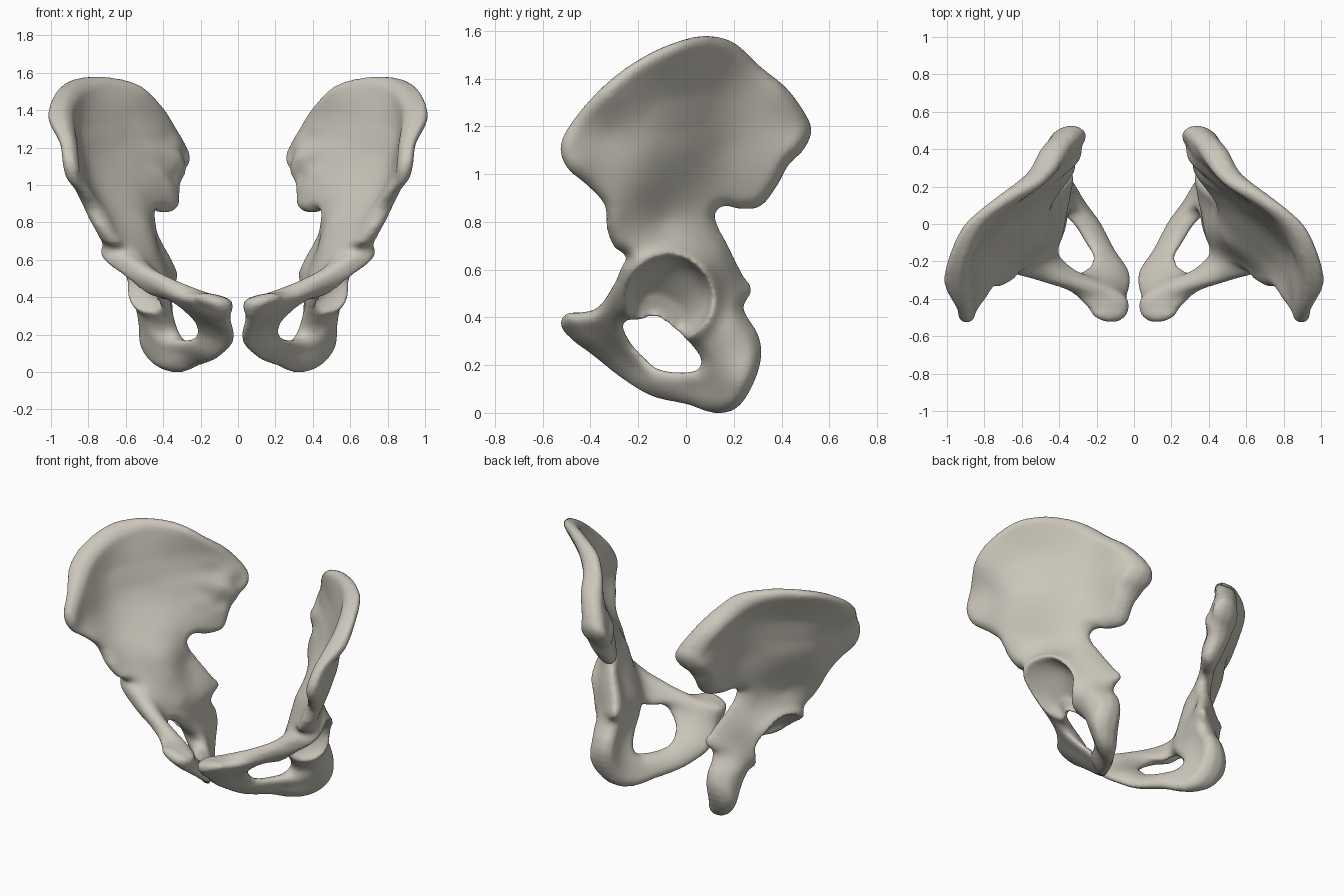
import bpy
import bmesh
import math
from mathutils import Matrix, Vector, geometry, kdtree, noise

SLAB = 0.05      # half thickness of the flat slab that gets shaped
VOXEL = 0.011

cube = bpy.data.objects.get("Cube")
if cube:
    bpy.data.objects.remove(cube, do_unlink=True)

# Side outline of one hip bone as (y, z)
outline = [
    # iliac crest, front to back
    (-.525, 1.12), (-.46, 1.24), (-.32, 1.39), (-.16, 1.5), (0, 1.565), (.1, 1.578),
    (.2, 1.55), (.31, 1.45), (.42, 1.36), (.5, 1.25), (.525, 1.18),
    # rear border and sciatic notch
    (.49, 1.1), (.43, 1.04), (.38, .95), (.31, .865), (.23, .855), (.15, .865), (.12, .82),
    (.175, .7), (.235, .58), (.275, .515), (.24, .44),
    # sitting bone and lower ramus
    (.3, .33), (.315, .24), (.28, .12), (.21, .02), (.12, 0), (.01, .035), (-.14, .07),
    (-.26, .14), (-.4, .25), (-.48, .31),
    # pubis and upper ramus
    (-.525, .37), (-.5, .415), (-.44, .42), (-.37, .44), (-.3, .54), (-.27, .61), (-.25, .655),
    # front border
    (-.3, .695), (-.33, .77), (-.34, .87), (-.41, .95), (-.5, 1.03),
]
hole = [(-.26, .38), (-.19, .39), (-.12, .4), (-.05, .355), (.02, .29), (.065, .22),
        (.04, .175), (-.11, .18), (-.18, .235), (-.24, .305)]

# Shape guides as (y, z, middle x, half thickness)
ilium = [
    # crest
    (-.5, 1.08, .89, .045), (-.45, 1.22, .91, .048), (-.31, 1.32, .937, .062),
    (-.15, 1.47, .92, .065), (0, 1.54, .845, .068), (.1, 1.55, .73, .07), (.2, 1.52, .585, .085),
    (.3, 1.43, .48, .08), (.4, 1.34, .425, .08), (.5, 1.2, .345, .08),
    # rear part
    (.47, 1.12, .35, .1), (.39, 1, .375, .075), (.3, .89, .375, .065), (.13, .83, .47, .05),
    (.32, 1.15, .41, .085), (.25, 1, .42, .07),
    # thin blade
    (-.32, 1.17, .875, .03), (-.15, 1.3, .865, .025), (0, 1.35, .755, .025), (.15, 1.35, .6, .03),
    (-.15, 1.1, .81, .03), (0, 1.1, .68, .035), (.15, 1.1, .52, .04), (0, .95, .59, .06),
    # front border and neck
    (-.48, 1.03, .88, .042), (-.4, .95, .82, .045), (-.32, .84, .76, .055),
    (-.2, .95, .765, .045), (-.29, .72, .69, .055), (-.1, .8, .58, .08), (.1, .72, .49, .06),
]
lower_bones = [
    # around the socket
    (-.1, .67, .575, .12), (-.06, .5, .52, .135), (.03, .33, .43, .08), (.12, .48, .46, .115),
    (.08, .6, .51, .115), (.2, .62, .405, .055), (.27, .515, .345, .035), (-.25, .6, .595, .09),
    (-.1, .42, .475, .09), (-.19, .42, .455, .08),
    # sitting bone
    (.2, .36, .445, .09), (.29, .28, .42, .08), (.2, .14, .42, .095), (.13, .02, .33, .07),
    # lower ramus
    (.02, .1, .255, .06), (-.14, .12, .16, .055), (-.22, .19, .115, .055), (-.3, .24, .1, .06),
    # pubis and upper ramus
    (-.42, .3, .105, .07), (-.47, .37, .125, .09), (-.41, .39, .165, .125), (-.35, .43, .27, .115),
    (-.27, .5, .46, .095),
]
guides = ilium + lower_bones


def radial(a, b, c, d):
    r2 = (a - c) ** 2 + (b - d) ** 2
    return r2 * math.log(r2) if r2 > 1e-12 else 0.0


def basis(y, z):
    return [radial(y, z, g[0], g[1]) for g in guides] + [1.0, y, z]


def solve_thin_plate(column):
    """Weights of a smooth surface through one column of the guides."""
    n = len(guides)
    rows = [basis(g[0], g[1]) + [g[column]] for g in guides]
    for i in range(n):
        rows[i][i] += 1e-4
    for k in range(3):
        rows.append([(1.0, g[0], g[1])[k] for g in guides] + [0.0] * 4)
    size = n + 3
    for i in range(size):
        pivot = max(range(i, size), key=lambda r: abs(rows[r][i]))
        rows[i], rows[pivot] = rows[pivot], rows[i]
        for r in range(size):
            if r != i:
                f = rows[r][i] / rows[i][i]
                if f:
                    rows[r] = [p - f * q for p, q in zip(rows[r], rows[i])]
    return [rows[i][size] / rows[i][i] for i in range(size)]


def smooth_loop(points):
    """Round a closed loop of points."""
    pts = [Vector(p) for p in points]
    n = len(pts)
    result = []
    for i in range(n):
        a, b, c, d = (pts[(i + k) % n] for k in (-1, 0, 1, 2))
        reach = (c - b).length / 3
        h1 = b + (c - a).normalized() * reach
        h2 = c - (d - b).normalized() * reach
        result += geometry.interpolate_bezier(b, h1, h2, c, 9)[:-1]
    return result


def baked(obj):
    graph = bpy.context.evaluated_depsgraph_get()
    return bpy.data.meshes.new_from_object(obj.evaluated_get(graph))


def add_object(name, data):
    obj = bpy.data.objects.new(name, data)
    bpy.context.scene.collection.objects.link(obj)
    return obj


def remeshed(mesh, smoothing):
    """Even out a mesh with a voxel remesh and optional smoothing."""
    obj = add_object("helper", mesh)
    mod = obj.modifiers.new("remesh", 'REMESH')
    mod.mode = 'VOXEL'
    mod.voxel_size = VOXEL
    if smoothing:
        soft = obj.modifiers.new("smooth", 'SMOOTH')
        soft.factor = 0.5
        soft.iterations = smoothing
    result = baked(obj)
    bpy.data.objects.remove(obj, do_unlink=True)
    return result


# Flat slab cut to the side outline
curve = bpy.data.curves.new("side_outline", 'CURVE')
curve.dimensions = '2D'
curve.fill_mode = 'BOTH'
curve.extrude = SLAB
loops = [smooth_loop(outline), smooth_loop(hole)]
for loop in loops:
    spline = curve.splines.new('POLY')
    spline.points.add(len(loop) - 1)
    for point, co in zip(spline.points, loop):
        point.co = (co[0], co[1], 0, 1)
    spline.use_cyclic_u = True
outline_obj = add_object("side_outline", curve)
slab = baked(outline_obj)
bpy.data.objects.remove(outline_obj, do_unlink=True)
bm = bmesh.new()
bm.from_mesh(slab)
bmesh.ops.remove_doubles(bm, verts=bm.verts, dist=1e-4)
bm.to_mesh(slab)
bm.free()
bone = remeshed(slab, 0)

# Shape the slab: middle surface, rounded thickness, hip socket, rough joint area
edge_points = [p for loop in loops for p in loop]
tree = kdtree.KDTree(len(edge_points))
for i, p in enumerate(edge_points):
    tree.insert((p[0], p[1], 0), i)
tree.balance()
middle, thickness = solve_thin_plate(2), solve_thin_plate(3)
SOCKET = Vector((-.07, .48))
RADIUS = .178
JOINT = Vector((.32, 1.1))

for v in bone.vertices:
    y, z, side = v.co
    u = max(-1.0, min(1.0, side / SLAB))
    b = basis(y, z)
    x = sum(p * q for p, q in zip(middle, b))
    half = max(.022, min(.16, sum(p * q for p, q in zip(thickness, b))))
    inset = min(1.0, tree.find((y, z, 0))[2] / .055)
    roundness = max(.18, math.sqrt(1 - (1 - inset) ** 2))
    here = Vector((y, z))
    if u > 0:
        r = (here - SOCKET).length / RADIUS
        half += .02 * math.exp(-((r - 1.06) / .17) ** 2)
        if r < 1:
            half -= min(.2 * (1 - r * r) ** .6, half * 1.6)
    else:
        window = math.exp(-((here - JOINT).length / .17) ** 2)
        half += .03 * window * noise.noise(Vector((y * 10, z * 10, 0)))
    v.co = (x + u * roundness * half, y, z)
bone = remeshed(bone, 4)

# Bone colour
material = bpy.data.materials.new("bone_grey")
material.use_nodes = True
colour = (.60, .57, .50, 1)
material.diffuse_color = colour
shader = next(n for n in material.node_tree.nodes if n.type == 'BSDF_PRINCIPLED')
shader.inputs["Base Color"].default_value = colour
shader.inputs["Roughness"].default_value = .7
bone.materials.clear()
bone.materials.append(material)
bone.polygons.foreach_set("use_smooth", [True] * len(bone.polygons))

# Left bone and its mirrored partner
mirrored = bone.copy()
mirrored.transform(Matrix.Scale(-1, 4, (1, 0, 0)))
mirrored.flip_normals()
add_object("left_hip_bone", bone)
add_object("right_hip_bone", mirrored)
